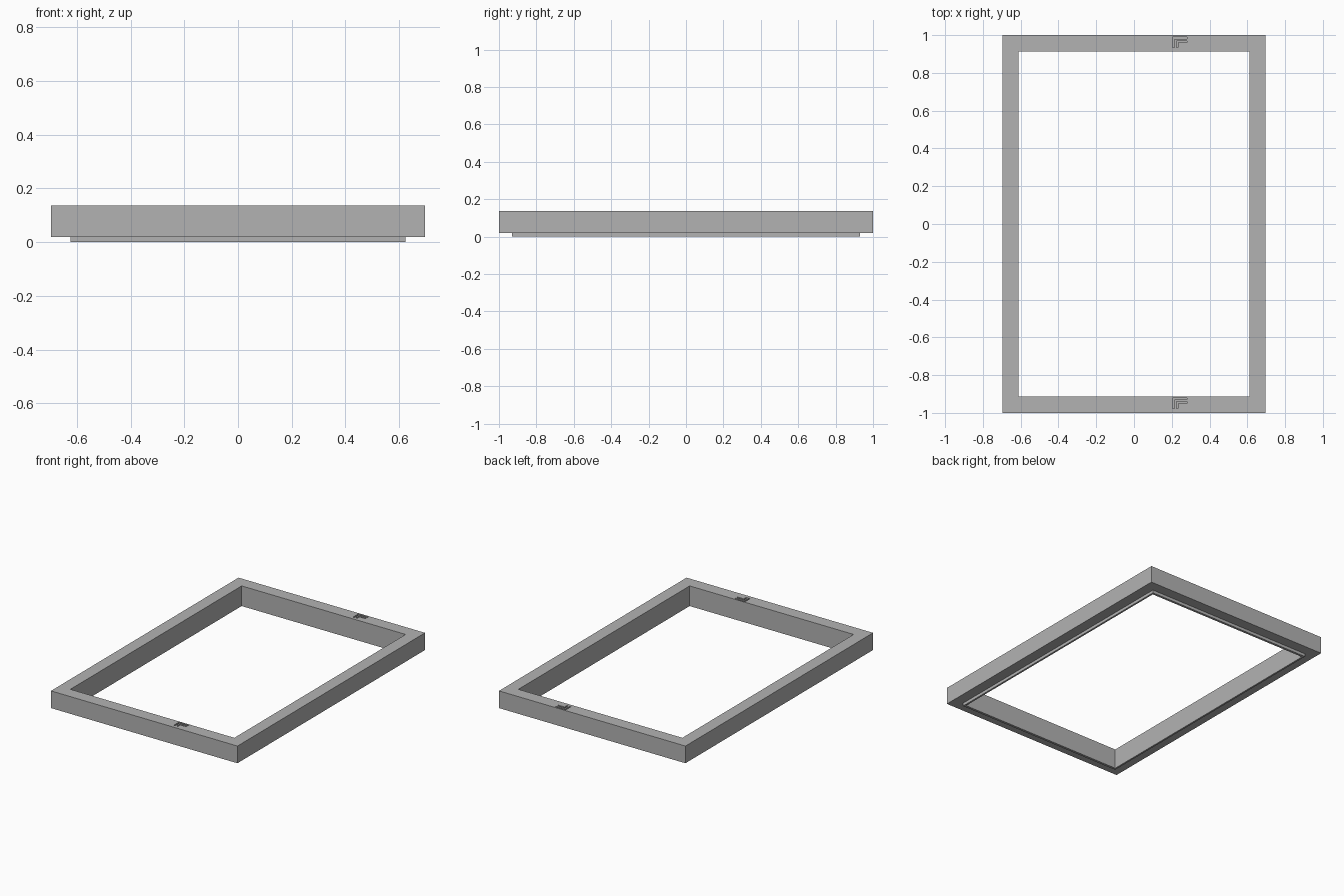
import bpy
import bmesh

cube = bpy.data.objects.get("Cube")
if cube:
    bpy.data.objects.remove(cube, do_unlink=True)

grey = bpy.data.materials.new("plain grey")
grey.use_nodes = True
GREY = (0.45, 0.45, 0.45, 1)
grey.diffuse_color = GREY
grey.node_tree.nodes["Principled BSDF"].inputs["Base Color"].default_value = GREY


def make_object(name, bm):
    bmesh.ops.recalc_face_normals(bm, faces=bm.faces)
    mesh = bpy.data.meshes.new(name)
    bm.to_mesh(mesh)
    bm.free()
    mesh.materials.append(grey)
    obj = bpy.data.objects.new(name, mesh)
    bpy.context.collection.objects.link(obj)
    return obj


def rectangular_ring(name, outer, inner, z0, z1):
    """Closed rectangular frame: four corner loops bridged into a tube."""
    bm = bmesh.new()
    section = [(outer, z0), (outer, z1), (inner, z1), (inner, z0)]
    corners = [(-1, -1), (1, -1), (1, 1), (-1, 1)]
    loops = [[bm.verts.new((sx * hx, sy * hy, z)) for sx, sy in corners]
             for (hx, hy), z in section]
    for a, b in zip(loops, loops[1:] + loops[:1]):
        for i in range(4):
            j = (i + 1) % 4
            bm.faces.new((a[i], a[j], b[j], b[i]))
    return make_object(name, bm)


def angle_prism(bm, x0, x1, y0, y1, width, z0, z1):
    """Upright prism over an angle outline, corner at upper left."""
    outline = [(x0, y0), (x0 + width, y0), (x0 + width, y1 - width),
               (x1, y1 - width), (x1, y1), (x0, y1)]
    face = bm.faces.new([bm.verts.new((x, y, z0)) for x, y in outline])
    result = bmesh.ops.extrude_face_region(bm, geom=[face])
    verts = [v for v in result["geom"] if isinstance(v, bmesh.types.BMVert)]
    bmesh.ops.translate(bm, verts=verts, vec=(0, 0, z1 - z0))


TOP = 0.136
SEAT = 0.02
OPENING = (0.612, 0.913)

# Main frame and the narrow locating lip under it
frame = rectangular_ring("frame", (0.696, 1.0), OPENING, SEAT, TOP)
rectangular_ring("locating_lip", (0.624, 0.929), OPENING, 0, SEAT)

# Nested angle-shaped grooves sunk into the front and back rails
bm = bmesh.new()
for y in (0.962, -0.948):
    angle_prism(bm, 0.204, 0.28, y - 0.028, y + 0.028, 0.01, TOP - 0.012, TOP + 0.02)
    angle_prism(bm, 0.224, 0.28, y - 0.028, y + 0.008, 0.01, TOP - 0.012, TOP + 0.02)
cutter = make_object("groove_cutter", bm)
cutter.hide_render = True

cut = frame.modifiers.new("grooves", "BOOLEAN")
cut.operation = "DIFFERENCE"
cut.solver = "EXACT"
cut.object = cutter
bpy.context.view_layer.objects.active = frame
bpy.ops.object.modifier_apply(modifier=cut.name)
bpy.data.objects.remove(cutter, do_unlink=True)
